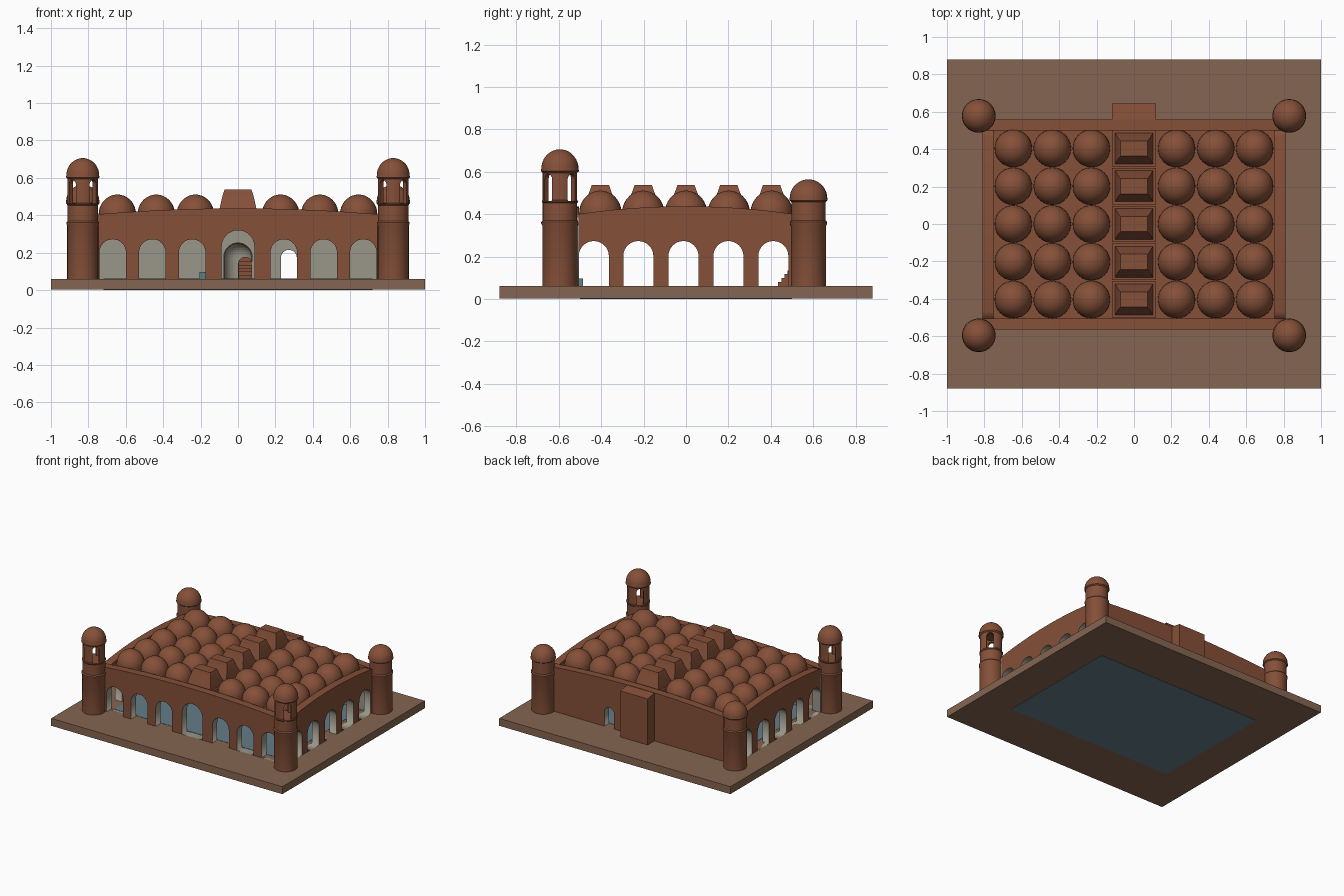
import bpy, bmesh, math
from mathutils import Matrix, Vector

if "Cube" in bpy.data.objects:
    bpy.data.objects.remove(bpy.data.objects["Cube"])


def material(name, r, g, b):
    m = bpy.data.materials.new(name)
    m.diffuse_color = (r, g, b, 1)
    m.use_nodes = True
    m.node_tree.nodes["Principled BSDF"].inputs["Base Color"].default_value = m.diffuse_color
    return m


BRICK = material("terracotta brick", .235, .080, .040)
EARTH = material("earth brown", .235, .130, .082)
PLASTER = material("grey plaster", .319, .305, .25)
BLUE = material("blue grey floor", .127, .205, .254)
ROOF = .385


def make(name, bm, *mats, smooth=False):
    bmesh.ops.recalc_face_normals(bm, faces=bm.faces)
    me = bpy.data.meshes.new(name)
    bm.to_mesh(me)
    bm.free()
    for m in mats:
        me.materials.append(m)
    ob = bpy.data.objects.new(name, me)
    bpy.context.collection.objects.link(ob)
    if smooth:
        bpy.ops.object.select_all(action='DESELECT')
        ob.select_set(True)
        bpy.context.view_layer.objects.active = ob
        bpy.ops.object.shade_smooth_by_angle(angle=math.radians(35))
    return ob


def add_box(bm, x0, x1, y0, y1, z0, z1):
    mat = Matrix.Translation(((x0 + x1) / 2, (y0 + y1) / 2, (z0 + z1) / 2)) \
        @ Matrix.Diagonal((x1 - x0, y1 - y0, z1 - z0, 1))
    bmesh.ops.create_cube(bm, size=1, matrix=mat)


def box(name, dims, mat):
    bm = bmesh.new()
    add_box(bm, *dims)
    return make(name, bm, mat)


def loft(bm, rings):
    """Skin stacked rings of points and cap both ends."""
    rows = [[bm.verts.new(p) for p in ring] for ring in rings]
    n = len(rows[0])
    for a, b in zip(rows, rows[1:]):
        for i in range(n):
            j = (i + 1) % n
            bm.faces.new((a[i], a[j], b[j], b[i]))
    bm.faces.new(rows[0])
    bm.faces.new(rows[-1])


def lathe(bm, profile, cx, cy, n=32):
    loft(bm, [[(cx + r * math.cos(2 * math.pi * i / n),
                cy + r * math.sin(2 * math.pi * i / n), z) for i in range(n)]
              for r, z in profile])


def dome_profile(r, z, h, steps=9):
    return [(max(r * math.cos(t), .003), z + h * math.sin(t))
            for t in (math.pi / 2 * i / steps for i in range(steps + 1))]


def arch(cx, width, top, bottom=.06, n=16):
    """Round-headed opening outline as 2D points."""
    r = width / 2
    head = [(cx + r * math.cos(math.pi * i / n), top - r + r * math.sin(math.pi * i / n))
            for i in range(n + 1)]
    return [(cx - r, bottom), (cx + r, bottom)] + head


def cut(ob, cutter):
    mod = ob.modifiers.new("cut", 'BOOLEAN')
    mod.object, mod.operation, mod.solver = cutter, 'DIFFERENCE', 'EXACT'
    deps = bpy.context.evaluated_depsgraph_get()
    me = bpy.data.meshes.new_from_object(ob.evaluated_get(deps))
    ob.modifiers.clear()
    ob.data = me
    bpy.data.objects.remove(cutter)


def wall(name, half, holes, thick, offset, turn):
    """Arcaded wall with a gently bowed top; the outer face is at distance offset."""
    cu = bpy.data.curves.new(name, 'CURVE')
    cu.dimensions, cu.fill_mode, cu.extrude = '2D', 'BOTH', thick / 2
    top = [(half * (1 - i / 12), .437 - .037 * (1 - i / 12) ** 2) for i in range(25)]
    for pts in [[(-half, .05), (half, .05)] + top] + holes:
        sp = cu.splines.new('POLY')
        sp.points.add(len(pts) - 1)
        for p, (x, y) in zip(sp.points, pts):
            p.co = (x, y, 0, 1)
        sp.use_cyclic_u = True
    tmp = bpy.data.objects.new("tmp", cu)
    bpy.context.collection.objects.link(tmp)
    deps = bpy.context.evaluated_depsgraph_get()
    me = bpy.data.meshes.new_from_object(tmp.evaluated_get(deps))
    bm = bmesh.new()
    bm.from_mesh(me)
    bpy.data.objects.remove(tmp)
    bmesh.ops.remove_doubles(bm, verts=bm.verts, dist=1e-5)
    bmesh.ops.bisect_plane(bm, geom=bm.verts[:] + bm.edges[:] + bm.faces[:],
                           plane_co=(0, ROOF, 0), plane_no=(0, 1, 0))
    bmesh.ops.recalc_face_normals(bm, faces=bm.faces)
    # plaster inside and in the openings, brick outside and on the parapet
    for f in bm.faces:
        c = f.calc_center_median()
        outside = c.z > thick / 2 - .001 or c.y > ROOF
        f.material_index = 0 if outside else 1
    bm.transform(Matrix.Rotation(turn, 4, 'Z')
                 @ Matrix.Translation((0, -offset + thick / 2, 0))
                 @ Matrix.Rotation(math.pi / 2, 4, 'X'))
    return make(name, bm, BRICK, PLASTER)


# ground slab and interior floor (which shows underneath too)
box("base_slab", (-1, 1, -.88, .88, .002, .06), EARTH)
box("interior_floor", (-.72, .72, -.5, .5, 0, .062), BLUE)

# four walls
front_x = [-.67, -.458, -.245, .245, .458, .67]
side_y = [-.435, -.225, -.012, .2, .412]
wall("front_wall", .81, [arch(x, .142, .272) for x in front_x] + [arch(0, .175, .32)],
     .06, .565, 0)
wall("back_wall", .81, [arch(-.272, .085, .215), arch(0, .152, .252)], .06, .56, math.pi)
wall("right_wall", .51, [arch(y, .142, .273) for y in side_y], .06, .81, math.pi / 2)
wall("left_wall", .51, [arch(-y, .142, .273) for y in side_y], .06, .81, -math.pi / 2)

# roof deck, plastered below
roof = box("roof_deck", (-.755, .755, -.51, .51, .36, ROOF), BRICK)
roof.data.materials.append(PLASTER)
for p in roof.data.polygons:
    p.material_index = 1 if p.normal.z < -.5 else 0

# round domes: six columns by five rows
bm = bmesh.new()
for x in (.228, .437, .645):
    for s in (-1, 1):
        for row in range(-2, 3):
            lathe(bm, [(.1, .375)] + dome_profile(.1, .405, .106), s * x, row * .202, 32)
make("roof_domes", bm, BRICK, smooth=True)

# four-sided vaults along the middle
bm = bmesh.new()
for row in range(-2, 3):
    cy = row * .202
    rings = [(.118, .097, .375), (.118, .097, .415), (.102, .083, .415), (.099, .08, .432),
             (.09, .064, .475), (.081, .05, .51), (.072, .041, .537)]
    loft(bm, [[(sx * a, cy + sy * b, z) for sx, sy in ((-1, -1), (1, -1), (1, 1), (-1, 1))]
              for a, b, z in rings])
make("central_vaults", bm, BRICK)

# corner towers: tall with open lookout in front, short and closed behind
shaft = [(.083, .05), (.083, .345), (.088, .355), (.088, .362), (.081, .37)]
for side, sx in (("left", -1), ("right", 1)):
    bm = bmesh.new()
    lathe(bm, shaft + [(.081, .452), (.085, .457), (.085, .462), (.081, .467), (.081, .595),
                       (.09, .603)] + dome_profile(.088, .612, .094), sx * .83, -.595)
    tower = make("front_tower_" + side, bm, BRICK)
    bm = bmesh.new()
    lathe(bm, [(.056, .463), (.056, .598)], sx * .83, -.595)
    cut(tower, make("chamber_cutter", bm))
    for ang in (math.pi / 4, -math.pi / 4):
        bm = bmesh.new()
        outline = arch(0, .05, .59, .463, 8)
        loft(bm, [[(x, y, z) for x, z in outline] for y in (-.12, .12)])
        bm.transform(Matrix.Translation((sx * .83, -.595, 0)) @ Matrix.Rotation(ang, 4, 'Z'))
        cut(tower, make("window_cutter", bm))
    bpy.context.view_layer.objects.active = tower
    tower.select_set(True)
    bpy.ops.object.shade_smooth_by_angle(angle=math.radians(30))
    tower.select_set(False)
    bm = bmesh.new()
    lathe(bm, shaft + [(.081, .458), (.09, .465)] + dome_profile(.089, .473, .091),
          sx * .83, .578)
    make("back_tower_" + side, bm, BRICK, smooth=True)

# projecting block behind the prayer niche, with a plastered apse cut into it
bm = bmesh.new()
loft(bm, [[(-.118, .555, z0), (.118, .555, z0), (.118, .643, z1), (-.118, .643, z1)]
          for z0, z1 in ((.05, .05), (.435, .42))])
niche = make("niche_block", bm, BRICK, PLASTER)
bm = bmesh.new()
lathe(bm, [(.072, .06)] + dome_profile(.072, .178, .072), 0, .55)
cut(niche, make("niche_cutter", bm))
for p in niche.data.polygons:
    c = p.center
    p.material_index = 1 if abs(c.x) < .1 and .556 < c.y < .635 and .055 < c.z < .3 else 0

# stepped pulpit beside the niche
bm = bmesh.new()
for i in range(5):
    add_box(bm, .002, .075, .435 + .015 * i, .515, .061, .081 + .018 * i)
loft(bm, [[(x, y, z) for x, z in arch(.038, .074, .178, .061)] for y in (.506, .518)])
make("pulpit", bm, BRICK)

# low stand just inside the front arcade
box("low_stand", (-.205, -.13, -.508, -.485, .06, .096), BLUE)
